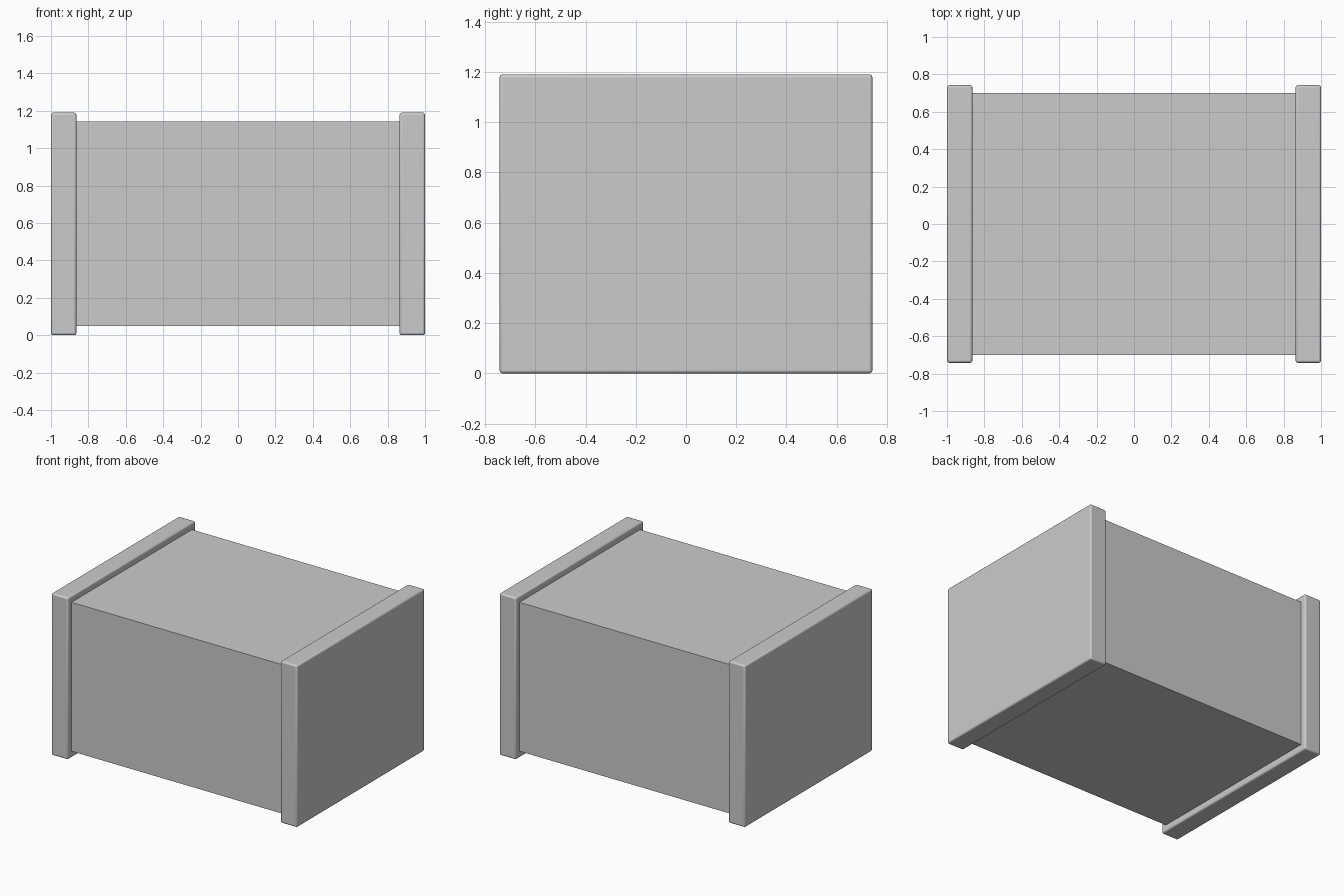
import bpy

if "Cube" in bpy.data.objects:
    bpy.data.objects.remove(bpy.data.objects["Cube"])


def box(name, lo, hi, bevel):
    """Softly bevelled box between two corners."""
    size = [b - a for a, b in zip(lo, hi)]
    centre = [(a + b) / 2 for a, b in zip(lo, hi)]
    bpy.ops.mesh.primitive_cube_add(size=1, location=centre)
    ob = bpy.context.object
    ob.name = name
    ob.scale = size
    bpy.ops.object.transform_apply(location=False, rotation=False, scale=True)
    if bevel:
        mod = ob.modifiers.new("soft_edges", 'BEVEL')
        mod.width = bevel
        mod.segments = 3
        bpy.ops.object.shade_smooth_by_angle()
    return ob


# Central block, reaching slightly into the end caps
box("body", (-0.87, -0.70, 0.048), (0.87, 0.70, 1.143), 0)

# Slightly larger rounded end caps
for name, side in (("left_end_cap", -1), ("right_end_cap", 1)):
    x0, x1 = sorted((side * 0.864, side * 1.0))
    box(name, (x0, -0.742, 0.0), (x1, 0.742, 1.19), 0.012)
